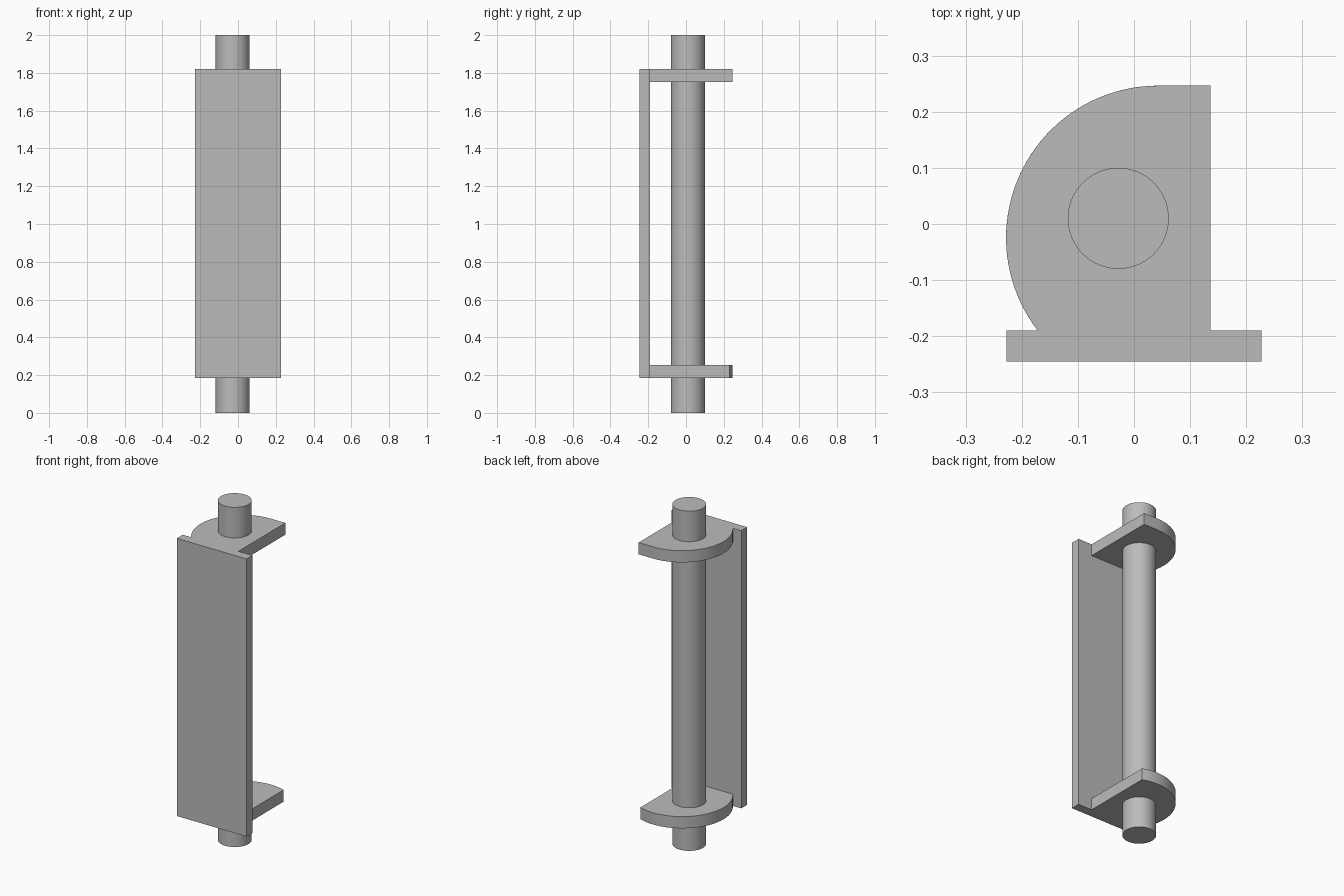
import bpy
import bmesh
import math

cube = bpy.data.objects.get("Cube")
if cube:
    bpy.data.objects.remove(cube, do_unlink=True)

grey = bpy.data.materials.new("plain grey")
grey.use_nodes = True
grey.diffuse_color = (0.5, 0.5, 0.5, 1)
grey.node_tree.nodes["Principled BSDF"].inputs["Base Color"].default_value = (0.5, 0.5, 0.5, 1)


def extrude_outline(name, outline, bottom, top):
    """Solid prism from an outline in the ground plane."""
    bm = bmesh.new()
    face = bm.faces.new([bm.verts.new((x, y, bottom)) for x, y in outline])
    raised = bmesh.ops.extrude_face_region(bm, geom=[face])["geom"]
    verts = [v for v in raised if isinstance(v, bmesh.types.BMVert)]
    bmesh.ops.translate(bm, vec=(0, 0, top - bottom), verts=verts)
    bmesh.ops.recalc_face_normals(bm, faces=bm.faces)
    mesh = bpy.data.meshes.new(name)
    bm.to_mesh(mesh)
    bm.free()
    mesh.materials.append(grey)
    obj = bpy.data.objects.new(name, mesh)
    bpy.context.collection.objects.link(obj)
    bpy.ops.object.select_all(action="DESELECT")
    obj.select_set(True)
    bpy.context.view_layer.objects.active = obj
    bpy.ops.object.shade_smooth_by_angle(angle=math.radians(30))
    return obj


def arc(cx, cy, radius, start, end, steps):
    angles = [start + (end - start) * i / steps for i in range(steps + 1)]
    return [(cx + radius * math.cos(a), cy + radius * math.sin(a)) for a in angles]


# Back plate
PLATE_X, FRONT, INNER = 0.227, -0.245, -0.19
LOW, HIGH, THICK = 0.185, 1.82, 0.069
extrude_outline("mounting_plate",
                [(-PLATE_X, FRONT), (PLATE_X, FRONT), (PLATE_X, INNER), (-PLATE_X, INNER)],
                LOW, HIGH)

# Rounded end brackets: the upper one has a square back corner
CX, CY, R, SIDE = 0.043, -0.0245, 0.271, 0.136
plate_angle = math.pi - math.asin((INNER - CY) / R)
side_angle = math.acos((SIDE - CX) / R)
base = [(SIDE, INNER)]
upper = base + [(SIDE, CY + R)] + arc(CX, CY, R, math.pi / 2, plate_angle, 40)
lower = base + arc(CX, CY, R, side_angle, plate_angle, 48)
extrude_outline("upper_bracket", upper, HIGH - THICK, HIGH)
extrude_outline("lower_bracket", lower, LOW, LOW + THICK)

# Shaft through both brackets
extrude_outline("shaft", arc(-0.028, 0.01, 0.09, 0, math.tau, 64)[:-1], 0, 2)
